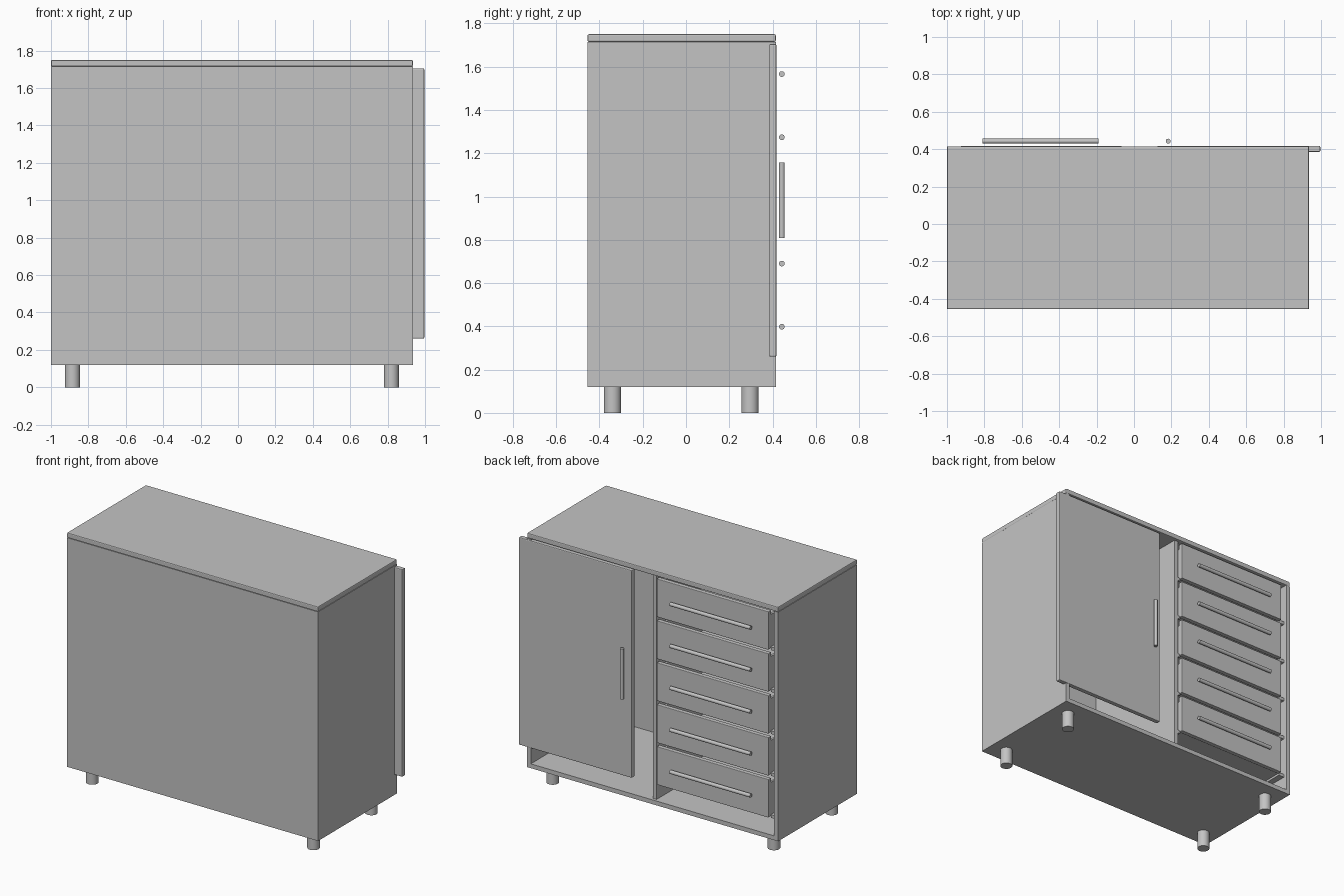
import bpy
import math

cube = bpy.data.objects.get("Cube")
if cube:
    bpy.data.objects.remove(cube, do_unlink=True)

grey = bpy.data.materials.new("plain_grey")
grey.use_nodes = True
grey.diffuse_color = (0.55, 0.55, 0.55, 1)
grey.node_tree.nodes["Principled BSDF"].inputs["Base Color"].default_value = (0.55, 0.55, 0.55, 1)


def panel(name, x, y, z, bevel=0):
    """Box between (low, high) limits on each axis."""
    limits = (x, y, z)
    bpy.ops.mesh.primitive_cube_add(size=1, location=[(a + b) / 2 for a, b in limits])
    ob = bpy.context.object
    ob.name = name
    ob.scale = [b - a for a, b in limits]
    bpy.ops.object.transform_apply(location=False, rotation=False, scale=True)
    ob.data.materials.append(grey)
    if bevel:
        mod = ob.modifiers.new("soft_edges", "BEVEL")
        mod.width = bevel
        mod.segments = 2
    return ob


def rod(name, location, radius, length, rotation=(0, 0, 0)):
    bpy.ops.mesh.primitive_cylinder_add(vertices=32, radius=radius, depth=length,
                                        location=location, rotation=rotation)
    ob = bpy.context.object
    ob.name = name
    ob.data.materials.append(grey)
    bpy.ops.object.shade_smooth_by_angle()
    return ob


# Overall limits of the case
LEFT, RIGHT = 0.935, -1.0
BACK, OPEN = -0.455, 0.415
BASE, ROOF, TOP = 0.12, 1.715, 1.75
T = 0.03

# Case
panel("top_slab", (RIGHT, LEFT), (BACK, OPEN), (ROOF, TOP), 0.006)
panel("bottom_panel", (RIGHT, LEFT), (BACK, OPEN), (BASE, BASE + T))
panel("left_side", (LEFT - T, LEFT), (BACK, OPEN), (BASE + T, ROOF))
panel("right_side", (RIGHT, RIGHT + T), (BACK, OPEN), (BASE + T, ROOF))
panel("rear_panel", (RIGHT + T, LEFT - T), (BACK, BACK + 0.04), (BASE + T, ROOF))
panel("divider", (-0.05, -0.02), (BACK + 0.04, 0.394), (BASE + T, ROOF))

# Legs
for x in (-0.885, 0.82):
    for y in (-0.34, 0.296):
        rod("leg", (x, y, BASE / 2), 0.04, BASE)

# Door with upright handle
panel("door", (0.125, 0.996), (0.385, 0.418), (0.26, 1.705), 0.006)
rod("door_handle", (0.183, 0.443, 0.983), 0.013, 0.35)

# Drawers: front, open box, handle and side runners
for i in range(5):
    z = 0.398 + 0.292 * i
    low, high = z - 0.133, z + 0.133
    panel("drawer_front", (-0.926, -0.065), (0.385, 0.417), (low, high), 0.004)
    panel("drawer_bottom", (-0.926, -0.07), (-0.38, 0.386), (low + 0.005, low + 0.02))
    for x in (-0.926, -0.085):
        panel("drawer_side", (x, x + 0.015), (-0.38, 0.386), (low + 0.02, high - 0.03))
    panel("drawer_rear", (-0.911, -0.085), (-0.38, -0.365), (low + 0.02, high - 0.03))
    rod("drawer_handle", (-0.5, 0.443, z), 0.013, 0.62, (0, math.pi / 2, 0))
    for x in ((RIGHT + T, -0.926), (-0.07, -0.05)):
        panel("drawer_runner", x, (-0.38, 0.39), (low - 0.01, low + 0.012))
